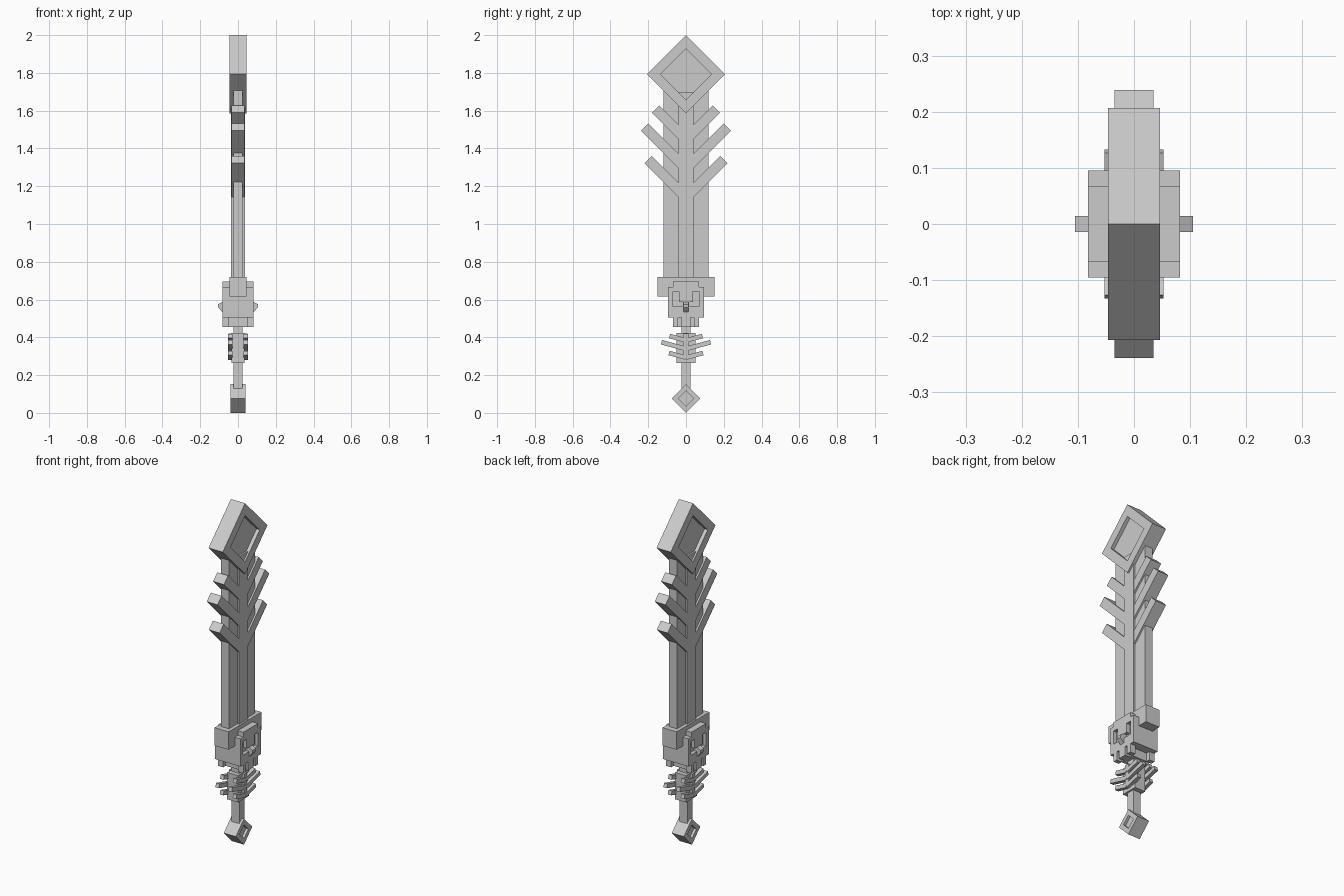
import bpy
import math

cube = bpy.data.objects.get("Cube")
if cube:
    bpy.data.objects.remove(cube, do_unlink=True)

metal = bpy.data.materials.new("plain grey")
metal.use_nodes = True
GREY = (0.6, 0.6, 0.6, 1)
metal.diffuse_color = GREY
metal.node_tree.nodes["Principled BSDF"].inputs["Base Color"].default_value = GREY


def prism(name, profile, x0, x1):
    """Extrude a (y, z) profile from x0 to x1."""
    n = len(profile)
    if x0 > x1:
        x0, x1 = x1, x0
    area = sum(profile[i - 1][0] * profile[i][1] - profile[i][0] * profile[i - 1][1]
               for i in range(n))
    if area < 0:
        profile = profile[::-1]
    verts = [(x, y, z) for x in (x0, x1) for y, z in profile]
    faces = [list(range(n))[::-1], list(range(n, 2 * n))]
    faces += [(i, (i + 1) % n, (i + 1) % n + n, i + n) for i in range(n)]
    mesh = bpy.data.meshes.new(name)
    mesh.from_pydata(verts, [], faces)
    mesh.materials.append(metal)
    obj = bpy.data.objects.new(name, mesh)
    bpy.context.collection.objects.link(obj)
    return obj


def block(name, y0, y1, z0, z1, x0, x1):
    return prism(name, [(y0, z0), (y1, z0), (y1, z1), (y0, z1)], x0, x1)


def diamond(name, z, r, x0, x1):
    return prism(name, [(0, z - r), (r, z), (0, z + r), (-r, z)], x0, x1)


def bar(name, start, end, width, x0, x1):
    """Straight bar in the y-z plane with square ends."""
    dy, dz = end[0] - start[0], end[1] - start[1]
    k = width / 2 / math.hypot(dy, dz)
    py, pz = -dz * k, dy * k
    return prism(name, [(start[0] + py, start[1] + pz), (start[0] - py, start[1] - pz),
                        (end[0] - py, end[1] - pz), (end[0] + py, end[1] + pz)], x0, x1)


def cut(obj, cutters):
    """Carve the cutters out of obj, then discard them."""
    bpy.context.view_layer.objects.active = obj
    for cutter in cutters:
        mod = obj.modifiers.new("recess", 'BOOLEAN')
        mod.operation = 'DIFFERENCE'
        mod.solver = 'EXACT'
        mod.object = cutter
        bpy.ops.object.modifier_apply(modifier=mod.name)
        bpy.data.objects.remove(cutter, do_unlink=True)


# Blade with raised central ridge
block("blade", -0.12, 0.12, 0.7, 1.72, -0.025, 0.025)
block("blade_ridge", -0.04, 0.04, 0.69, 1.7, -0.036, 0.036)

# Slanted barbs: tip centre positions
for level, (y, z) in enumerate([(0.201, 1.341), (0.22, 1.513), (0.161, 1.609)]):
    for side, label in ((1, "back"), (-1, "front")):
        bar(f"barb_{label}_{level}", (side * 0.01, z - y + 0.01), (side * y, z),
            0.054, -0.035, 0.035)

# Diamond head and pommel with recessed faces
for name, z, r, inner, x, depth in (("blade_head", 1.793, 0.207, 0.135, 0.046, 0.021),
                                    ("pommel", 0.076, 0.076, 0.04, 0.039, 0.015)):
    head = diamond(name, z, r, -x, x)
    cut(head, [diamond("cutter", z, inner, s * (x - depth), s * (x + 0.1)) for s in (1, -1)])

# Crossguard and skull
block("crossguard", -0.152, 0.152, 0.615, 0.72, -0.046, 0.046)
half = [(0.095, 0.505), (0.095, 0.667), (0.068, 0.667), (0.068, 0.695)]
skull = prism("skull", half + [(-y, z) for y, z in half[::-1]], -0.082, 0.082)
eye = [(0.07, 0.562), (0.015, 0.562), (0.015, 0.588), (0.037, 0.612), (0.037, 0.642), (0.07, 0.642)]
eye[3:4] = [(0.037, 0.588)]
cut(skull, [prism("cutter", [(f * y, z) for y, z in eye], s * 0.06, s * 0.12)
            for f in (1, -1) for s in (1, -1)])

block("jaw", -0.045, 0.045, 0.455, 0.52, -0.05, 0.05)
for s, label in ((1, "left"), (-1, "right")):
    # Slanted nose
    nose = block("nose_" + label, -0.014, 0.014, 0.52, 0.595, s * 0.07, s * 0.105)
    for v in nose.data.vertices:
        if abs(v.co.x) > 0.1:
            v.co.z = 0.575 if v.co.z > 0.55 else 0.558
    # Teeth
    for i, (y0, y1) in enumerate([(-0.068, -0.042), (-0.025, 0.025), (0.042, 0.068)]):
        block(f"tooth_{label}_{i}", y0, y1, 0.455, 0.51, s * 0.048, s * 0.082)
    # Rib cage on the grip
    block("spine_" + label, -0.013, 0.013, 0.285, 0.42, s * 0.03, s * 0.05)
    for i, (y, z) in enumerate([(0.087, 0.407), (0.13, 0.374), (0.09, 0.317)]):
        for f, end in ((1, "back"), (-1, "front")):
            bar(f"rib_{label}_{end}_{i}", (0, z - y * 0.27), (f * y, z), 0.024,
                s * 0.03, s * 0.053)

# Grip
block("grip", -0.024, 0.024, 0.12, 0.47, -0.025, 0.025)
block("grip_collar", -0.05, 0.05, 0.265, 0.422, -0.035, 0.035)
